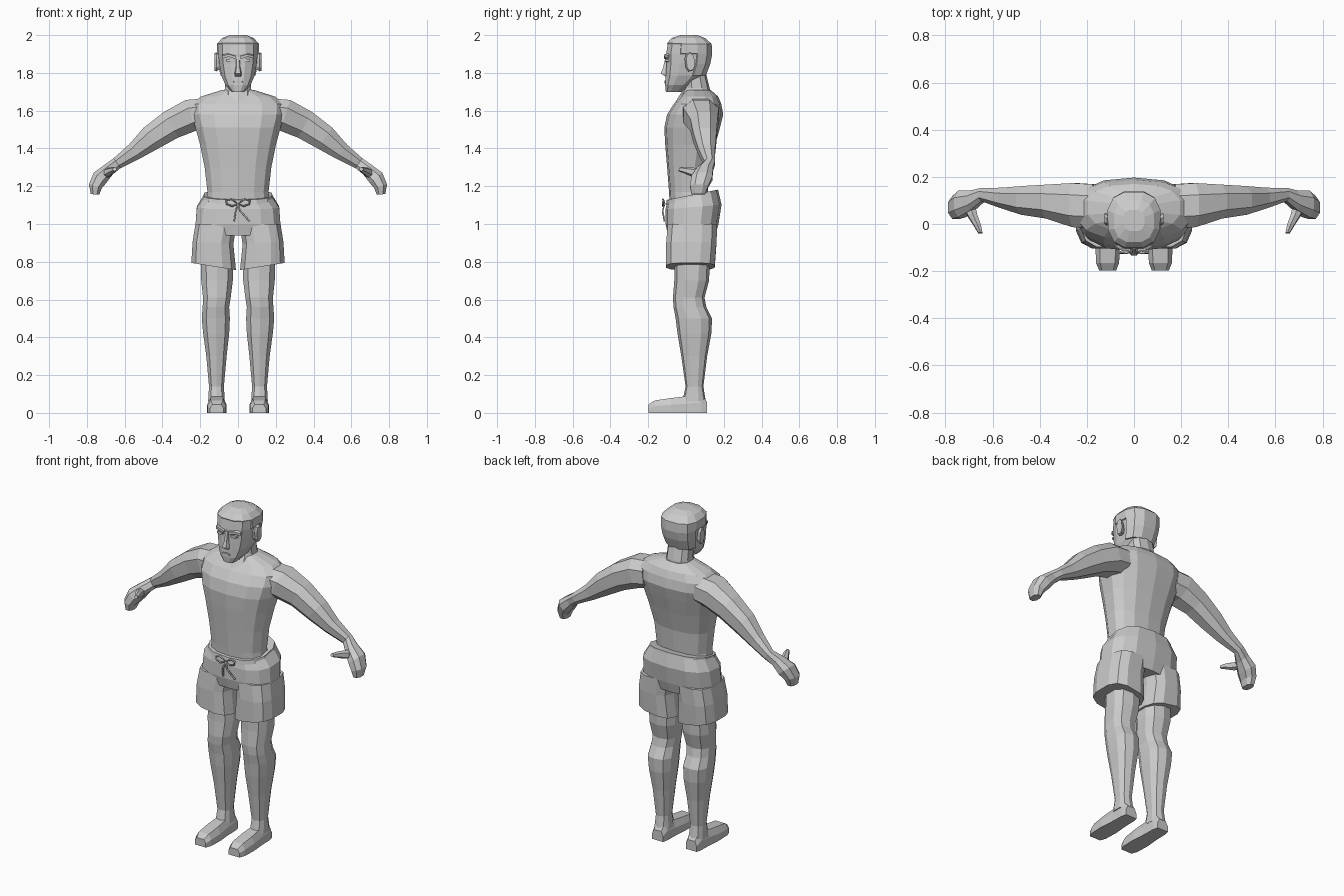
import bpy, bmesh, math
from mathutils import Vector

if "Cube" in bpy.data.objects:
    bpy.data.objects.remove(bpy.data.objects["Cube"])

grey = bpy.data.materials.new("plain grey")
grey.diffuse_color = (0.6, 0.6, 0.6, 1)
grey.use_nodes = True
grey.node_tree.nodes["Principled BSDF"].inputs["Base Color"].default_value = grey.diffuse_color


def loft(name, rings, mirror=False):
    """Skin a list of equal-length point rings and cap both ends."""
    bm = bmesh.new()
    vs = [[bm.verts.new(p) for p in r] for r in rings]
    n = len(vs[0])
    for a, b in zip(vs, vs[1:]):
        for i in range(n):
            j = (i + 1) % n
            bm.faces.new((a[i], a[j], b[j], b[i]))
    bm.faces.new(vs[0][::-1])
    bm.faces.new(vs[-1])
    bmesh.ops.recalc_face_normals(bm, faces=bm.faces)
    me = bpy.data.meshes.new(name)
    bm.to_mesh(me)
    bm.free()
    me.materials.append(grey)
    ob = bpy.data.objects.new(name, me)
    bpy.context.collection.objects.link(ob)
    if mirror:
        ob.modifiers.new("mirror", 'MIRROR').use_mirror_merge = False
    return ob


def oval(c, u, v, n=12, e=0.8):
    """Slightly squared oval around c with half axes u and v."""
    pts = []
    for i in range(n):
        a = 2 * math.pi * (i + 0.5) / n
        x, y = math.cos(a), math.sin(a)
        x, y = (math.copysign(abs(k) ** e, k) for k in (x, y))
        pts.append(Vector(c) + Vector(u) * x + Vector(v) * y)
    return pts


def level(z, y0, y1, x0, x1, n=12, e=0.8, tx=0, ty=0):
    """Horizontal oval filling a box, tilted by tx along x and ty along y."""
    hx, hy = (x1 - x0) / 2, (y1 - y0) / 2
    return oval(((x0 + x1) / 2, (y0 + y1) / 2, z), (hx, 0, hx * tx), (0, hy, hy * ty), n, e)


# torso: z, front y, back y, half width
loft("torso", [level(z, a, b, -w, w, 14) for z, a, b, w in (
    (1.08, -.085, .13, .175), (1.17, -.09, .115, .165), (1.30, -.10, .125, .18),
    (1.42, -.11, .155, .205), (1.51, -.115, .18, .23), (1.58, -.10, .197, .25),
    (1.635, -.065, .187, .25), (1.675, -.03, .17, .20), (1.71, .0, .13, .085))])
loft("neck", [level(z, a, b, -w, w, 10) for z, a, b, w in (
    (1.64, -.06, .14, .085), (1.72, -.01, .125, .072), (1.82, -.01, .10, .07))])

# arm: centre x, y, z, half thickness, half depth
arm = [(.17, .075, 1.585, .085, .10), (.25, .08, 1.575, .092, .10), (.355, .095, 1.525, .083, .077),
       (.46, .10, 1.455, .072, .065), (.55, .11, 1.382, .05, .047), (.64, .125, 1.322, .034, .03),
       (.685, .10, 1.288, .036, .045), (.73, .085, 1.245, .046, .06), (.755, .07, 1.20, .038, .052),
       (.757, .065, 1.157, .024, .038)]


def limb(path, n=8):
    """Rings set square to a path bending in the xz plane."""
    rings = []
    for i, (x, y, z, t, d) in enumerate(path):
        a, b = path[max(i - 1, 0)], path[min(i + 1, len(path) - 1)]
        k = Vector((a[2] - b[2], 0, b[0] - a[0])).normalized()
        rings.append(oval((x, y, z), k * t, (0, d, 0), n, 0.85))
    return rings


loft("arm", limb(arm), True)
loft("thumb", [oval((x, y, z), (r, 0, 0), (0, .3 * r, r), 6) for x, y, z, r in (
    (.70, .09, 1.265, .026), (.685, .035, 1.275, .023), (.665, -.005, 1.285, .017),
    (.652, -.038, 1.29, .010))], True)

# legs: z, front y, back y, inner x, outer x
loft("leg", [level(z, a, b, p, q, 10) for z, a, b, p, q in (
    (.06, -.02, .105, .068, .160), (.14, -.002, .092, .073, .155), (.30, -.025, .112, .058, .170),
    (.42, -.045, .134, .044, .187), (.50, -.055, .138, .040, .195), (.56, -.066, .108, .044, .190),
    (.61, -.069, .098, .036, .188), (.70, -.062, .122, .024, .198), (.90, -.06, .13, .02, .20))], True)
# feet: y, half width, height
loft("foot", [[(.112 + s * w, y, k * h) for s, k in (
    (-1, 0), (1, 0), (1, .55), (.65, 1), (-.65, 1), (-1, .55))] for y, w, h in (
    (.11, .036, .06), (.08, .043, .10), (.0, .045, .088), (-.08, .052, .078),
    (-.165, .049, .066), (-.198, .036, .045))], True)

# shorts: seat part, then one flared leg each side
loft("shorts_seat", [level(z, a, b, -w, w, 14, .75, 0, t) for z, a, b, w, t in (
    (.94, -.095, .155, .21, 0), (1.0, -.108, .172, .229, 0), (1.09, -.108, .188, .222, .08),
    (1.145, -.10, .172, .185, .2))])
loft("shorts_leg", [level(z, a, b, p, q, 12, .7, t) for z, a, b, p, q, t in (
    (.775, -.108, .155, .008, .25, .16), (.90, -.108, .165, .022, .243, .05),
    (1.0, -.10, .168, .004, .228, 0))], True)
loft("waistband", [level(z, a, b, -w, w, 14, .75, 0, .2) for z, a, b, w in (
    (1.13, -.106, .175, .187), (1.155, -.102, .17, .184))])


def cord(name, pts, cyclic=False):
    cu = bpy.data.curves.new(name, 'CURVE')
    cu.dimensions = '3D'
    cu.bevel_depth, cu.bevel_resolution, cu.resolution_u = .005, 0, 3
    sp = cu.splines.new('POLY')
    sp.points.add(len(pts) - 1)
    for p, q in zip(sp.points, pts):
        p.co = (*q, 1)
    sp.use_cyclic_u = cyclic
    cu.materials.append(grey)
    bpy.context.collection.objects.link(bpy.data.objects.new(name, cu))


# drawstring bow
for s in (-1, 1):
    cord("bow_loop", [(0, -.113, 1.105), (s * .035, -.122, 1.132), (s * .062, -.12, 1.125),
                      (s * .06, -.122, 1.105), (s * .03, -.122, 1.095)], True)
    cord("bow_tail", [(0, -.113, 1.105), (s * .012, -.124, 1.07), (s * .04 + .02, -.114, 1.015)])

# head: z, front y, back y, half width
head = loft("head", [level(z, a, b, -w, w, 12, .75) for z, a, b, w in (
    (1.70, -.108, -.02, .036), (1.735, -.112, .03, .068), (1.785, -.11, .10, .090),
    (1.85, -.106, .125, .102), (1.90, -.108, .135, .107), (1.95, -.10, .132, .108),
    (1.978, -.075, .10, .082), (1.993, -.03, .06, .045))])

# hair: raised cap over crown and back of the skull
bm = bmesh.new()
bm.from_mesh(head.data)
hair = [f for f in bm.faces if f.calc_center_median().z > 1.955
        or (f.calc_center_median().z > 1.79 and f.calc_center_median().y > .05)
        or (f.calc_center_median().z > 1.91 and f.calc_center_median().y > -.05)]
bmesh.ops.inset_region(bm, faces=hair, thickness=.003, depth=.007, use_even_offset=True)
bm.to_mesh(head.data)
bm.free()

# face details
loft("nose", [[(-w, -.095, z), (w, -.095, z), (w * .6, y, z), (-w * .6, y, z)] for z, y, w in (
    (1.782, -.112, .022), (1.796, -.133, .022), (1.83, -.121, .014), (1.885, -.108, .011))])
loft("brow", [[(x, -.09, z), (x, y, z - .008), (x, y, z + .006), (x, -.09, z + .012)]
              for x, y, z in ((.014, -.116, 1.882), (.05, -.114, 1.893), (.082, -.094, 1.884))], True)
loft("eye", [oval((.046, y, 1.866), (.020, 0, 0), (0, 0, .009), 6) for y in (-.09, -.110)], True)
loft("mouth", [oval((0, y, 1.752), (w, 0, 0), (0, 0, .007), 6)
               for y, w in ((-.10, .03), (-.115, .024))])
loft("ear", [oval((x, y, 1.858), (0, d, .3 * d), (0, -.12 * h, h), 8) for x, y, d, h in (
    (.09, .015, .016, .035), (.115, .018, .024, .05), (.125, .024, .022, .046))], True)
